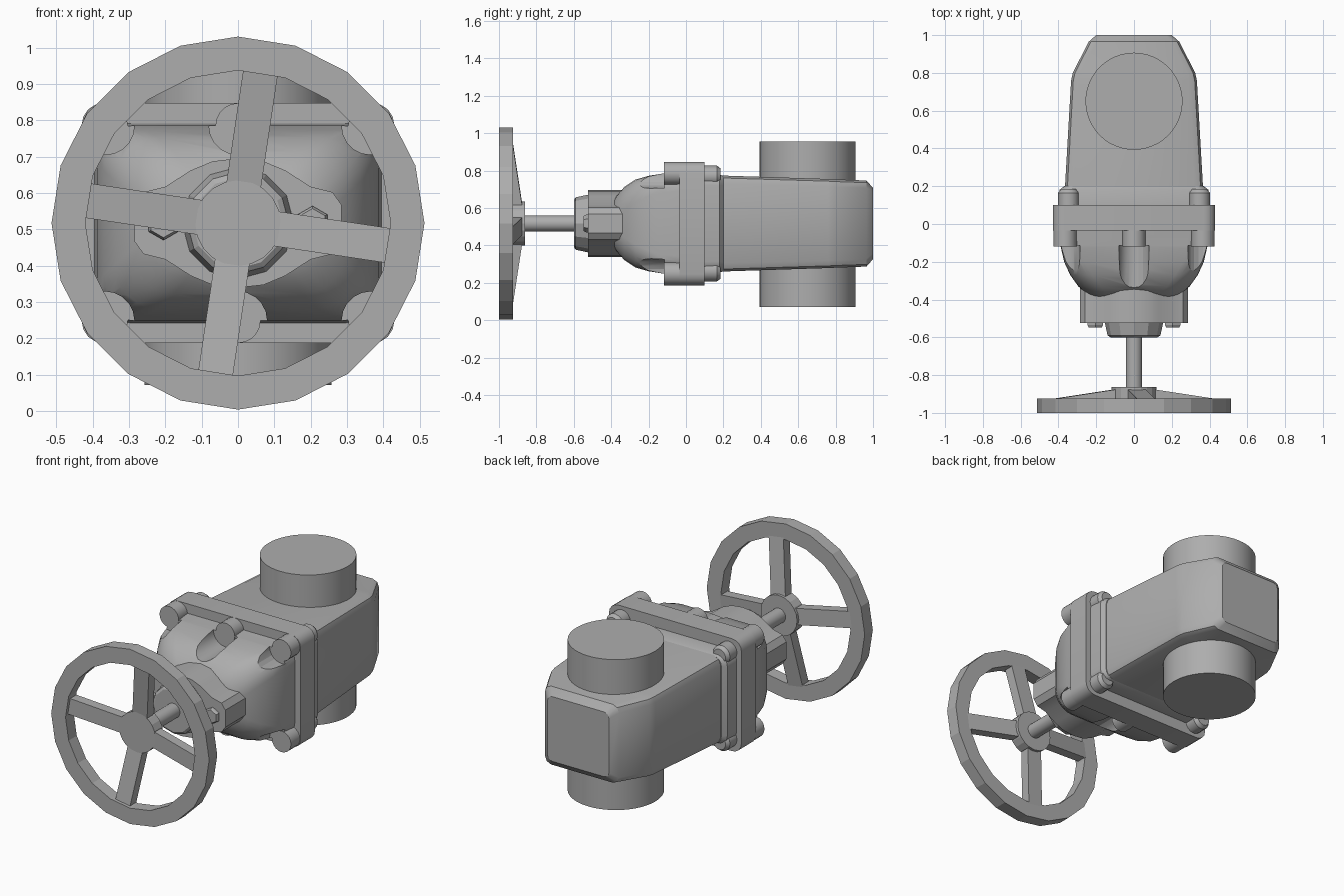
import bpy, bmesh
from math import sin, cos, pi, radians
from mathutils import Vector, Matrix

cube = bpy.data.objects.get("Cube")
if cube:
    bpy.data.objects.remove(cube)

CZ = 0.517  # height of the stem axis

metal = bpy.data.materials.new("cast grey metal")
metal.use_nodes = True
GREY = (0.42, 0.42, 0.42, 1)
metal.diffuse_color = GREY
metal.node_tree.nodes["Principled BSDF"].inputs["Base Color"].default_value = GREY


def skin(name, rings, closed=False, smooth=None):
    """Join rings of points with quads; cap the ends unless the loft closes on itself."""
    bm = bmesh.new()
    loops = [[bm.verts.new(p) for p in ring] for ring in rings]
    pairs = list(zip(loops, loops[1:]))
    if closed:
        pairs.append((loops[-1], loops[0]))
    else:
        bm.faces.new(loops[0])
        bm.faces.new(loops[-1])
    for a, b in pairs:
        for i in range(len(a)):
            j = (i + 1) % len(a)
            bm.faces.new((a[i], a[j], b[j], b[i]))
    bmesh.ops.recalc_face_normals(bm, faces=bm.faces)
    mesh = bpy.data.meshes.new(name)
    bm.to_mesh(mesh)
    bm.free()
    mesh.materials.append(metal)
    ob = bpy.data.objects.new(name, mesh)
    bpy.context.collection.objects.link(ob)
    if smooth:
        shade(ob, smooth)
    return ob


def shade(ob, angle):
    bpy.ops.object.select_all(action='DESELECT')
    ob.select_set(True)
    bpy.context.view_layer.objects.active = ob
    bpy.ops.object.shade_smooth_by_angle(angle=radians(angle))


def circle(y, r, n, x=0, z=0):
    return [Vector((x + r * sin(2 * pi * i / n), y, CZ + z + r * cos(2 * pi * i / n)))
            for i in range(n)]


def turned(name, profile, n, x=0, z=0, smooth=None):
    """Part turned about an axis along y, from (y, radius) pairs."""
    return skin(name, [circle(y, r, n, x, z) for y, r in profile], smooth=smooth)


def rounded(y, hx, hz, r, seg):
    """Rounded rectangle across the stem axis."""
    pts = []
    for k, (sx, sz) in enumerate(((1, 1), (-1, 1), (-1, -1), (1, -1))):
        for i in range(seg + 1):
            a = pi / 2 * (k + i / seg)
            pts.append(Vector((sx * (hx - r) + r * cos(a), y, CZ + sz * (hz - r) + r * sin(a))))
    return pts


def block(name, stations, seg, smooth=35):
    return skin(name, [rounded(*s, seg) for s in stations], smooth=smooth)


# Handwheel rim, hub and sloping spokes
skin("handwheel_rim", [circle(-1, 0.513, 20), circle(-0.925, 0.513, 20),
                       circle(-0.925, 0.42, 20), circle(-1, 0.42, 20)], closed=True)
turned("handwheel_hub", [(-0.935, 0.118), (-0.862, 0.118)], 20)
for k in range(4):
    turn = Matrix.Rotation(radians(8.5 + 90 * k), 4, 'Y')
    rings = []
    for r, front, back in ((0.05, -0.925, -0.868), (0.44, -0.985, -0.927)):
        ring = [Vector((x, y, r)) for x, y in ((-0.048, front), (0.048, front),
                                             (0.048, back), (-0.048, back))]
        rings.append([turn @ p + Vector((0, 0, CZ)) for p in ring])
    skin("handwheel_spoke_%d" % (k + 1), rings)

# Stem and gland
turned("stem", [(-0.88, 0.043), (-0.55, 0.043)], 24, smooth=35)
turned("gland_cone", [(-0.6, 0.125), (-0.59, 0.14), (-0.52, 0.155)], 12)

# Oval gland flange with two nuts
quarter = [(0.285, 0.05), (0.26, 0.085), (0.2, 0.1), (0.13, 0.145), (0.07, 0.17)]
half = quarter + [(0, 0.178)] + [(-x, z) for x, z in reversed(quarter)]
oval = half + [(-x, -z) for x, z in half]
skin("gland_flange", [[(x, y, CZ + z) for x, z in oval] for y in (-0.525, -0.25)], smooth=35)
for side, x in (("left", 0.205), ("right", -0.205)):
    turned("gland_nut_" + side, [(-0.548, 0.04), (-0.535, 0.047), (-0.5, 0.047)], 6, x)

# Domed bonnet with pockets for the flange bolts
bonnet = block("bonnet", [(-0.03, 0.395, 0.275, 0.1), (-0.12, 0.388, 0.268, 0.1),
                          (-0.2, 0.37, 0.255, 0.11), (-0.27, 0.338, 0.235, 0.12),
                          (-0.33, 0.295, 0.195, 0.12), (-0.37, 0.25, 0.15, 0.11),
                          (-0.392, 0.215, 0.11, 0.09), (-0.4, 0.17, 0.07, 0.06)], 6)
bolts = [(x, z) for x in (-0.365, 0, 0.365) for z in (-0.268, 0.268)]
for x, z in bolts:
    cutter = turned("pocket_cutter", [(-0.6, 0.08), (-0.115, 0.08)], 20, x, z)
    mod = bonnet.modifiers.new("pocket", 'BOOLEAN')
    mod.operation = 'DIFFERENCE'
    mod.solver = 'EXACT'
    mod.object = cutter
    bpy.ops.object.select_all(action='DESELECT')
    bpy.context.view_layer.objects.active = bonnet
    bpy.ops.object.modifier_apply(modifier=mod.name)
    bpy.data.objects.remove(cutter)
shade(bonnet, 35)

# Bonnet flange and its bolts
block("bonnet_flange", [(-0.035, 0.43, 0.33, 0.06), (0.1, 0.43, 0.33, 0.06)], 4)
for i, (x, z) in enumerate(bolts):
    turned("flange_bolt_%d" % (i + 1), [(-0.118, 0.062), (0, 0.062)], 20, x, z, 35)
    if x:
        turned("rear_bolt_%d" % (i + 1), [(0.05, 0.055), (0.165, 0.055), (0.185, 0.04)],
               16, x * 0.95, z * 0.95, 35)

# Valve body: collar and tapering housing with clipped rear corners
block("body_collar", [(0.09, 0.4, 0.265, 0.06), (0.18, 0.395, 0.262, 0.06),
                      (0.2, 0.37, 0.255, 0.05)], 4)
block("valve_body", [(0.15, 0.368, 0.258, 0.045), (0.76, 0.333, 0.238, 0.04),
                     (0.8, 0.324, 0.236, 0.04), (0.965, 0.24, 0.23, 0.04),
                     (1.0, 0.2, 0.19, 0.03)], 2, 28)

# Vertical pipe ends through the body
pipe = [[(0.257 * cos(2 * pi * i / 48), 0.65 + 0.257 * sin(2 * pi * i / 48), z)
         for i in range(48)] for z in (0.072, 0.955)]
skin("pipe", pipe, smooth=35)
